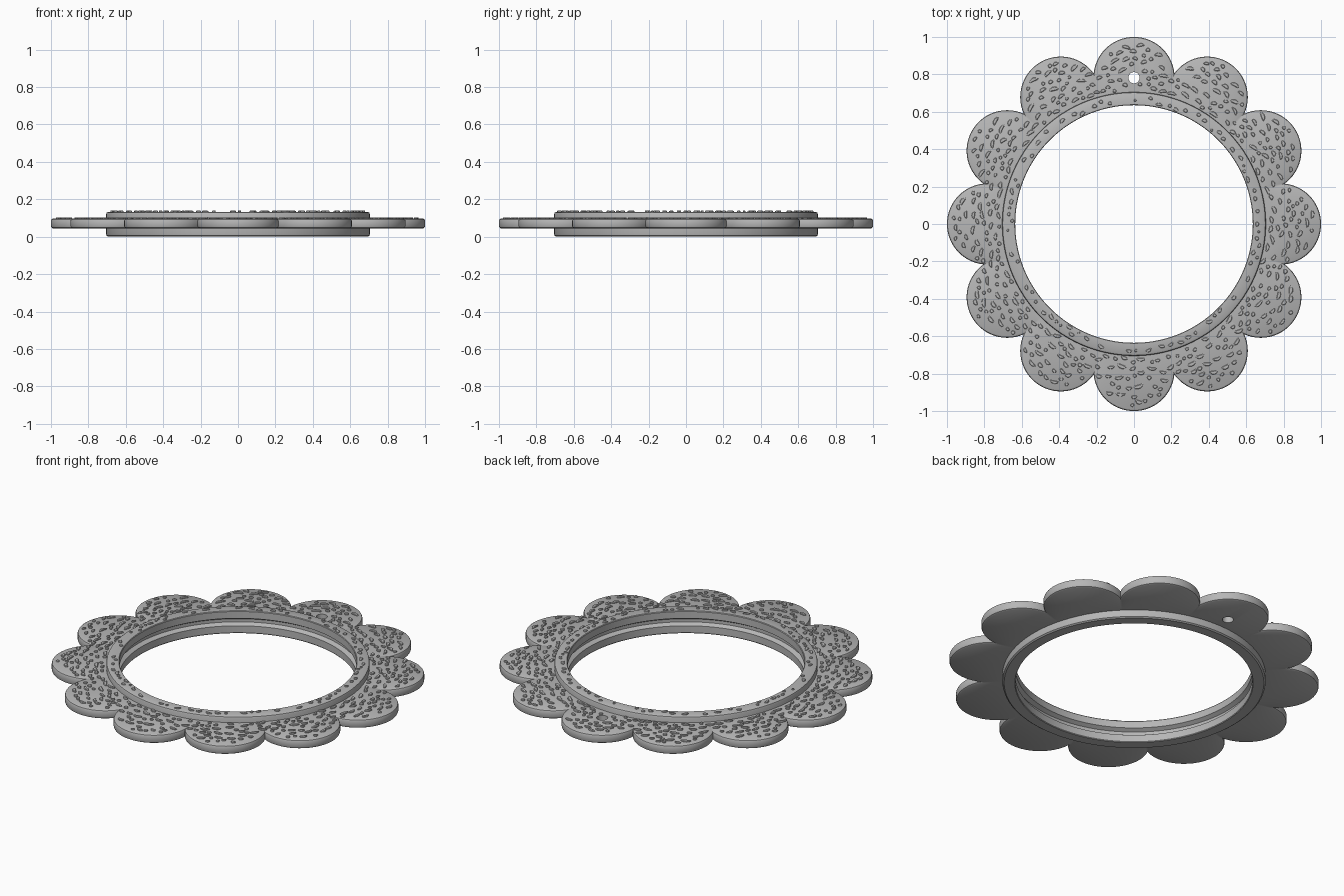
import bpy, bmesh, math, random
from math import sin, cos, pi, radians, hypot

cube = bpy.data.objects.get("Cube")
if cube:
    bpy.data.objects.remove(cube, do_unlink=True)

random.seed(7)
PETALS, CENTRE, PETAL_R = 12, 0.783, 0.217
RING_OUT, RING_IN = 0.705, 0.635
PLATE_LOW, PLATE_TOP, RING_TOP = 0.045, 0.097, 0.133
HOLE_Y, HOLE_R = 0.782, 0.03

grey = bpy.data.materials.new("grey plastic")
grey.use_nodes = True
colour = (0.47, 0.47, 0.47, 1)
grey.diffuse_color = colour
grey.node_tree.nodes["Principled BSDF"].inputs["Base Color"].default_value = colour


def make_object(name, bm):
    bmesh.ops.recalc_face_normals(bm, faces=bm.faces)
    mesh = bpy.data.meshes.new(name)
    bm.to_mesh(mesh)
    bm.free()
    mesh.materials.append(grey)
    obj = bpy.data.objects.new(name, mesh)
    bpy.context.collection.objects.link(obj)
    return obj


def smooth(obj):
    bpy.ops.object.select_all(action='DESELECT')
    obj.select_set(True)
    bpy.context.view_layer.objects.active = obj
    bpy.ops.object.shade_smooth_by_angle(angle=radians(30))


def loft(name, loops, closed):
    """Bridge equally long loops of points with quads."""
    bm = bmesh.new()
    rows = [[bm.verts.new(p) for p in loop] for loop in loops]
    n = len(rows[0])
    pairs = list(zip(rows, rows[1:]))
    if closed:
        pairs.append((rows[-1], rows[0]))
    for a, b in pairs:
        for i in range(n):
            j = (i + 1) % n
            bm.faces.new((a[i], a[j], b[j], b[i]))
    return make_object(name, bm)


def petal_reach(angle, radius):
    """Distance from the middle to the scalloped edge."""
    step = 2 * pi / PETALS
    local = (angle + step / 2) % step - step / 2
    return CENTRE * cos(local) + math.sqrt(radius ** 2 - (CENTRE * sin(local)) ** 2)


def scallop(inset, z):
    radius = PETAL_R - inset
    half = math.acos(-(CENTRE * sin(pi / PETALS)) / radius * -1)
    # arc angle at which neighbouring petals meet
    reach = petal_reach(pi / PETALS, radius)
    half = math.atan2(reach * sin(pi / PETALS), reach * cos(pi / PETALS) - CENTRE)
    steps, points = 28, []
    for k in range(PETALS):
        turn = 2 * pi * k / PETALS
        for i in range(steps):
            a = half * (2 * i / steps - 1)
            x, y = CENTRE + radius * cos(a), radius * sin(a)
            points.append((x * cos(turn) - y * sin(turn), x * sin(turn) + y * cos(turn), z))
    return points


def inner_circle(outline, radius, z):
    return [(x * radius / hypot(x, y), y * radius / hypot(x, y), z) for x, y, _ in outline]


# Scalloped plate with softened upper and lower rims
edge = [(0.010, PLATE_LOW), (0.003, PLATE_LOW + 0.004), (0, PLATE_LOW + 0.011),
        (0, PLATE_TOP - 0.011), (0.003, PLATE_TOP - 0.004), (0.010, PLATE_TOP)]
loops = [scallop(inset, z) for inset, z in edge]
loops.append(inner_circle(loops[-1], 0.69, PLATE_TOP))
loops.insert(0, inner_circle(loops[0], 0.69, PLATE_LOW))
plate = loft("flower_plate", loops, True)

# Hanging hole
bm = bmesh.new()
bmesh.ops.create_cone(bm, cap_ends=True, segments=32, radius1=HOLE_R, radius2=HOLE_R, depth=0.4)
bmesh.ops.translate(bm, verts=bm.verts, vec=(0, HOLE_Y, PLATE_TOP))
cutter = make_object("hole_cutter", bm)
bpy.context.view_layer.objects.active = plate
cut = plate.modifiers.new("hanging hole", 'BOOLEAN')
cut.operation, cut.object, cut.solver = 'DIFFERENCE', cutter, 'EXACT'
bpy.ops.object.modifier_apply(modifier=cut.name)
bpy.data.objects.remove(cutter, do_unlink=True)
smooth(plate)

# Central ring with chamfered rims and a groove inside
profile = [(RING_IN + 0.003, 0), (RING_OUT - 0.01, 0), (RING_OUT - 0.002, 0.006),
           (RING_OUT, 0.014), (RING_OUT, RING_TOP - 0.012), (RING_OUT - 0.003, RING_TOP - 0.004),
           (RING_OUT - 0.01, RING_TOP), (RING_IN + 0.003, RING_TOP), (RING_IN, RING_TOP - 0.004),
           (RING_IN, 0.089), (0.657, 0.076), (0.657, 0.058), (RING_IN, 0.045), (RING_IN, 0.004)]
SEGMENTS = 160
ring = loft("frame_ring", [[(r * cos(2 * pi * i / SEGMENTS), r * sin(2 * pi * i / SEGMENTS), z)
                            for i in range(SEGMENTS)] for r, z in profile], True)
smooth(ring)


# Raised flat flecks that roughen the upper faces
def add_fleck(bm, x, y, z, length, width, height, turn):
    sides, rows = 10, []
    for scale, level in ((1, z - 0.002), (1, z + height * 0.6), (0.75, z + height)):
        row = []
        for i in range(sides):
            a = 2 * pi * i / sides
            u, v = length * cos(a) * scale, width * sin(a) * scale
            v += 0.25 * u * u / length  # slight bend
            row.append(bm.verts.new((x + u * cos(turn) - v * sin(turn),
                                     y + u * sin(turn) + v * cos(turn), level)))
        rows.append(row)
    for a, b in zip(rows, rows[1:]):
        for i in range(sides):
            j = (i + 1) % sides
            bm.faces.new((a[i], a[j], b[j], b[i]))
    bm.faces.new(rows[-1])
    bm.faces.new(rows[0][::-1])


def scatter(name, z, tries, gap, inside, longest, height):
    bm, placed = bmesh.new(), []
    for _ in range(tries):
        x, y = random.uniform(-1, 1), random.uniform(-1, 1)
        length = random.uniform(0.3, 1) * longest
        if not inside(x, y, length):
            continue
        if any(hypot(x - px, y - py) < gap + 0.6 * (length + pl) for px, py, pl in placed):
            continue
        placed.append((x, y, length))
        turn = math.atan2(y, x) + pi / 2 + random.uniform(-0.5, 0.5)
        add_fleck(bm, x, y, z, length, min(length, random.uniform(0.008, 0.011)), height, turn)
    return make_object(name, bm)


def on_plate(x, y, length):
    r = hypot(x, y)
    clear = hypot(x, y - HOLE_Y) > HOLE_R + length + 0.006
    return clear and RING_OUT + 0.014 < r < petal_reach(math.atan2(y, x), PETAL_R - 0.01) - 0.7 * length - 0.01


def on_ring(x, y, length):
    return RING_IN + 0.016 < hypot(x, y) < RING_OUT - 0.022


scatter("plate_flecks", PLATE_TOP, 14000, 0.014, on_plate, 0.03, 0.007)
scatter("ring_flecks", RING_TOP, 5000, 0.018, on_ring, 0.022, 0.006)
